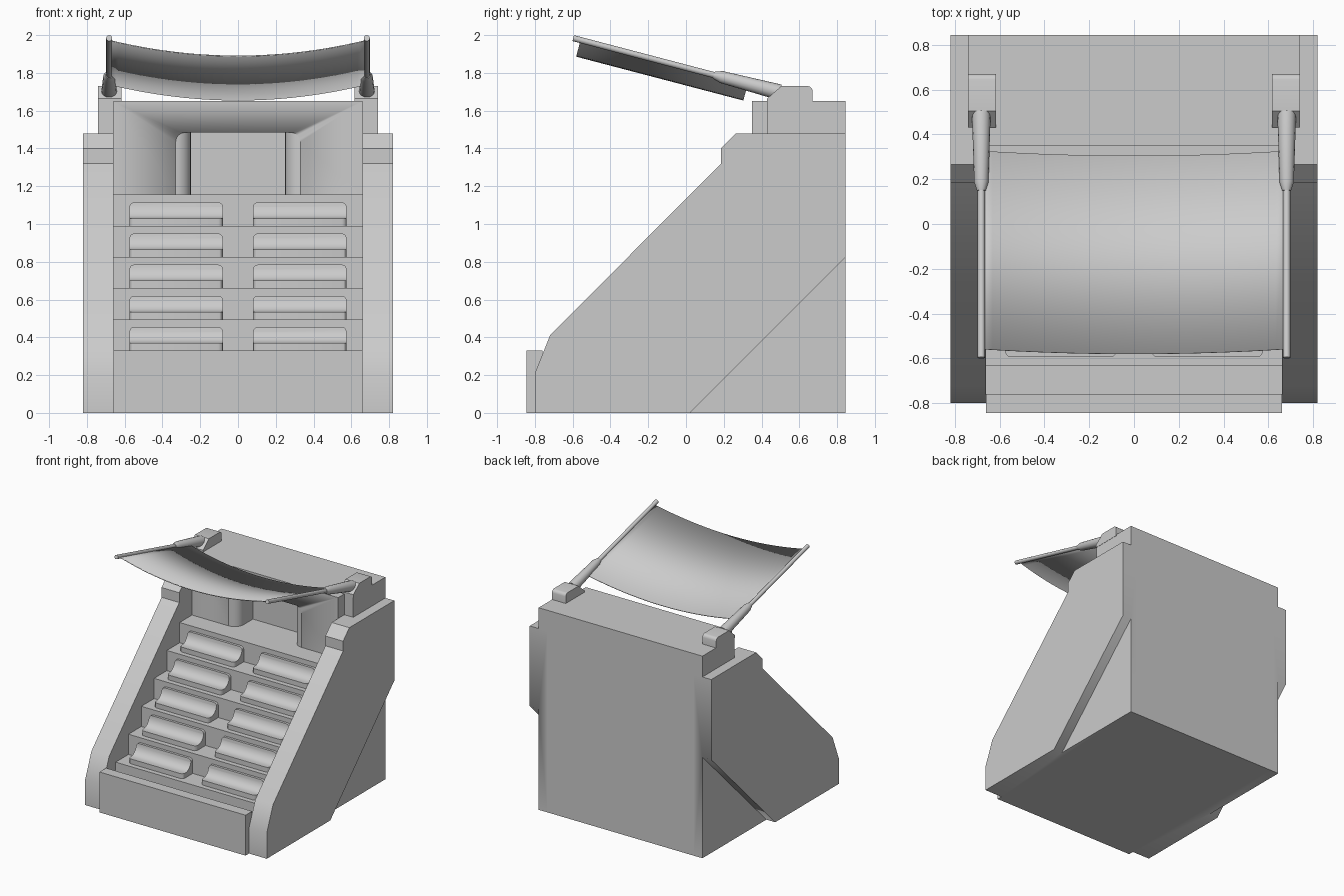
import bpy, bmesh
from math import sin, cos, pi, radians
from mathutils import Vector

if "Cube" in bpy.data.objects:
    bpy.data.objects.remove(bpy.data.objects["Cube"])

STEP = 0.165                      # rise and run of every display step
TILT = radians(14.7)              # slope of the canopy


def finish(name, bm, angle=30, mirror=False):
    bmesh.ops.recalc_face_normals(bm, faces=bm.faces[:])
    me = bpy.data.meshes.new(name)
    bm.to_mesh(me)
    bm.free()
    ob = bpy.data.objects.new(name, me)
    bpy.context.collection.objects.link(ob)
    bpy.ops.object.select_all(action='DESELECT')
    ob.select_set(True)
    bpy.context.view_layer.objects.active = ob
    bpy.ops.object.shade_smooth_by_angle(angle=radians(angle))
    if mirror:
        ob.modifiers.new("mirror", 'MIRROR')
    return ob


def prism_bm(outline, axis, lo, hi):
    place = {'x': lambda a, b, t: (t, a, b),
             'y': lambda a, b, t: (a, t, b),
             'z': lambda a, b, t: (a, b, t)}[axis]
    bm = bmesh.new()
    ends = [[bm.verts.new(place(a, b, t)) for a, b in outline] for t in (lo, hi)]
    n = len(outline)
    bm.faces.new(ends[0])
    bm.faces.new(ends[1])
    for i in range(n):
        j = (i + 1) % n
        bm.faces.new((ends[0][i], ends[0][j], ends[1][j], ends[1][i]))
    return bm


def prism(name, outline, axis, lo, hi, **kw):
    return finish(name, prism_bm(outline, axis, lo, hi), **kw)


def cut(ob, cutter):
    cutter.hide_render = True
    m = ob.modifiers.new("cut", 'BOOLEAN')
    m.operation, m.object, m.solver = 'DIFFERENCE', cutter, 'EXACT'
    bpy.context.view_layer.objects.active = ob
    bpy.ops.object.modifier_apply(modifier=m.name)
    bpy.data.objects.remove(cutter)


def arc(ca, cb, ra, rb, start, end, n):
    return [(ca + ra * cos(radians(start + (end - start) * i / n)),
             cb + rb * sin(radians(start + (end - start) * i / n))) for i in range(n + 1)]


# Stepped body with a trough behind the front board
profile = [(0.845, 0), (-0.845, 0), (-0.845, 0.33), (-0.76, 0.33), (-0.76, 0.2), (-0.635, 0.2)]
for i in range(6):
    y, z = -0.635 + STEP * i, 0.33 + STEP * i
    profile += [(y, z), (y + STEP if i < 5 else 0.35, z)]
profile += [(0.35, 1.65), (0.845, 1.65)]
body = prism("stepped_body", profile, 'x', -0.66, 0.66)

# Alcove at the top of the steps, with rounded jambs
arch = ([(-0.33, 1.155), (0.33, 1.155)] + arc(0.28, 1.435, 0.05, 0.05, 0, 90, 4)
        + arc(-0.28, 1.435, 0.05, 0.05, 90, 180, 4))
cut(body, prism("alcove_cutter", arch, 'y', 0.34, 0.55))
jamb = arc(0.33, 0.43, 0.08, 0.08, 180, 270, 8) + [(0.34, 0.35 + 0.01), (0.34, 0.56), (0.25, 0.56)]
prism("alcove_jambs", jamb, 'z', 1.15, 1.487, mirror=True)

# Side panels with the lower rear corner recessed
side = [(-0.80, 0), (-0.80, 0.21), (-0.72, 0.41), (0.185, 1.32), (0.185, 1.40),
        (0.265, 1.48), (0.845, 1.48), (0.845, 0)]
panel = prism("side_panels", side, 'x', 0.66, 0.82)
cut(panel, prism("recess_cutter", [(-0.08, -0.1), (0.945, 0.925), (0.945, -0.1)], 'x', 0.74, 0.9))
bpy.ops.object.select_all(action='DESELECT')
panel.select_set(True)
bpy.context.view_layer.objects.active = panel
bpy.ops.object.shade_smooth_by_angle(angle=radians(50))
sharp = panel.data.attributes["sharp_edge"]
for e in panel.data.edges:        # keep the inner corner crisp
    if all((panel.data.vertices[v].co.yz - Vector((0.185, 1.32))).length < 0.01 for v in e.vertices):
        sharp.data[e.index].value = True
panel.modifiers.new("mirror", 'MIRROR')

# Shoulders and canopy brackets
prism("shoulders", [(0.43, 1.48), (0.43, 1.65), (0.845, 1.65), (0.845, 1.48)], 'x', 0.66, 0.74, mirror=True)
bracket = [(0.67, 1.64), (0.43, 1.64), (0.43, 1.665), (0.505, 1.73)] + arc(0.645, 1.705, 0.025, 0.025, 90, 0, 3)
prism("canopy_brackets", bracket, 'x', 0.617, 0.742, mirror=True)

# Rows of small holders: ledge, cove and back plate with rounded corners
for i in range(5):
    dy, dz = STEP * i, STEP * i
    cove = arc(-0.56, 0.455, 0.07, 0.085, -90, 0, 5)
    shape = [(-0.465, 0.32), (-0.595, 0.32), (-0.595, 0.37)] + cove + [(-0.465, 0.455)]
    bm = prism_bm([(y + dy, z + dz) for y, z in shape], 'x', 0.08, 0.575)
    corners = []
    for e in bm.edges:
        a, b = (v.co for v in e.verts)
        if abs(a.x - b.x) > 0.01:
            continue
        front = max(a.y, b.y) < -0.594 + dy
        top = min(a.z, b.z) > 0.4549 + dz
        if front or top:
            corners.append(e)
    bmesh.ops.bevel(bm, geom=corners, offset=0.025, segments=3, profile=0.5,
                    affect='EDGES', clamp_overlap=True)
    finish(f"holders_row_{i + 1}", bm, mirror=True)


# Canopy arms: thin rods and tapered sleeves
def on_slope(s, drop=0.0, x=0.0):
    return Vector((x, -0.597 + s * cos(TILT) - drop * sin(TILT),
                   1.984 - s * sin(TILT) - drop * cos(TILT)))


def lathe(name, rings, x, n=16):
    bm = bmesh.new()
    loops = [[bm.verts.new(on_slope(s, r * cos(2 * pi * k / n), x + r * sin(2 * pi * k / n)))
              for k in range(n)] for s, r in rings]
    for a, b in zip(loops, loops[1:]):
        for k in range(n):
            bm.faces.new((a[k], a[(k + 1) % n], b[(k + 1) % n], b[k]))
    bm.faces.new(loops[0])
    bm.faces.new(loops[-1])
    return finish(name, bm, mirror=True)


lathe("canopy_rods", [(0, 0.016), (0.9, 0.016)], 0.682)
lathe("canopy_sleeves", [(0.77, 0.019), (0.81, 0.032), (1.13, 0.042)], 0.682)

# Sagging canopy sheet
bm = bmesh.new()
N, W = 24, 0.69
cols = []
for k in range(N + 1):
    x = -W + 2 * W * k / N
    drop = 0.088 * (1 - (x / W) ** 2)
    cols.append([bm.verts.new(on_slope(s, drop, x)) for s in (0.04, 0.955)])
for a, b in zip(cols, cols[1:]):
    bm.faces.new((a[0], b[0], b[1], a[1]))
sheet = finish("canopy_sheet", bm)
solid = sheet.modifiers.new("thickness", 'SOLIDIFY')
solid.thickness, solid.offset = 0.006, 0
